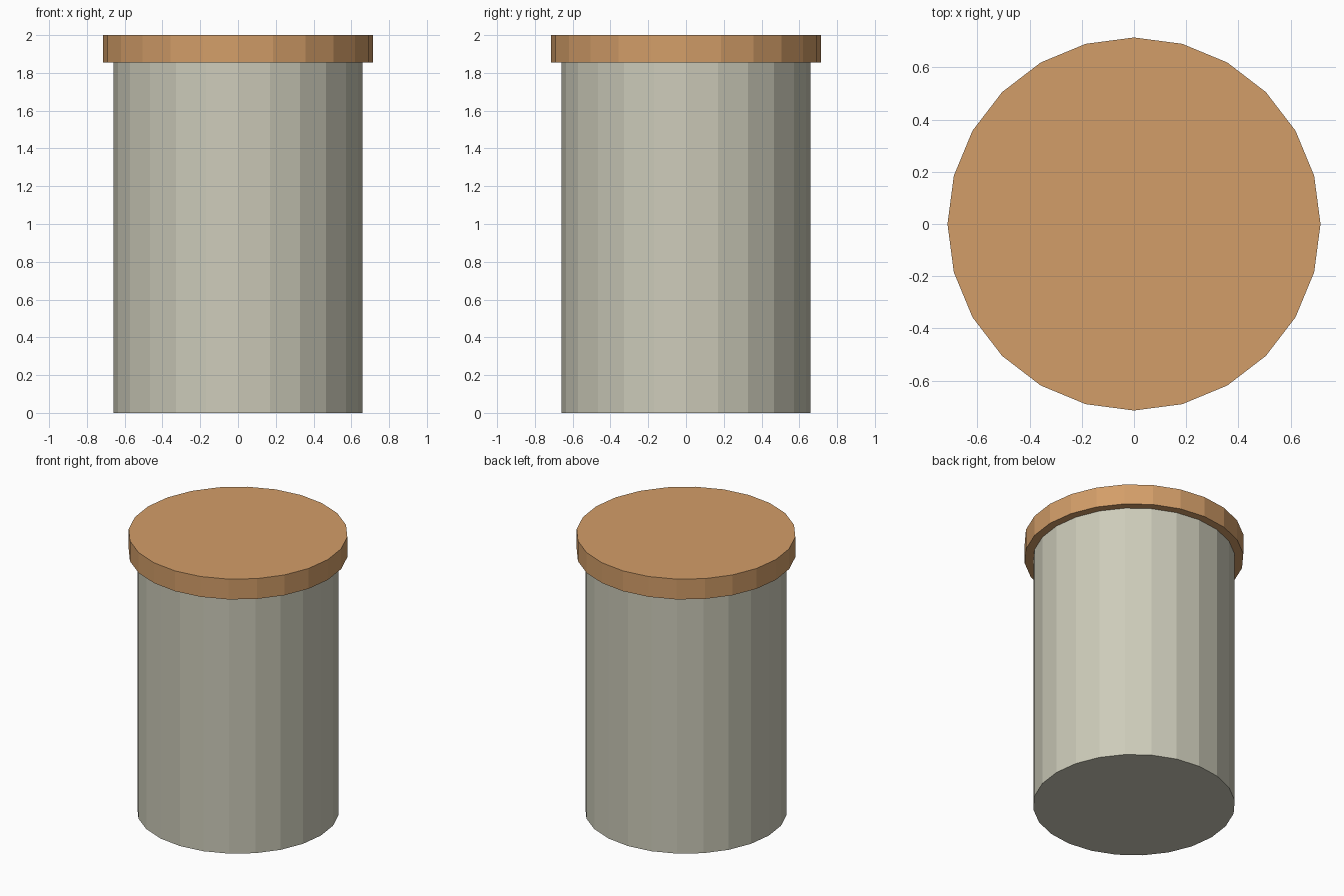
import bpy

if "Cube" in bpy.data.objects:
    bpy.data.objects.remove(bpy.data.objects["Cube"])

SIDES = 24


def add_disc(name, radius, z0, z1, color):
    """Flat-shaded cylinder between two heights, with a vertex on each axis."""
    bpy.ops.mesh.primitive_cylinder_add(
        vertices=SIDES, radius=radius, depth=z1 - z0,
        end_fill_type='NGON', location=(0, 0, (z0 + z1) / 2))
    obj = bpy.context.object
    obj.name = name
    if color:
        mat = bpy.data.materials.new(name + "_material")
        mat.diffuse_color = color
        mat.use_nodes = True
        mat.node_tree.nodes["Principled BSDF"].inputs["Base Color"].default_value = mat.diffuse_color
        obj.data.materials.append(mat)
    return obj


# Pale stone-grey canister body
add_disc("canister_body", 0.659, 0.0, 1.854, (0.61, 0.60, 0.49, 1))

# Overhanging tan lid
add_disc("lid", 0.715, 1.854, 2.0, (0.65, 0.34, 0.14, 1))
